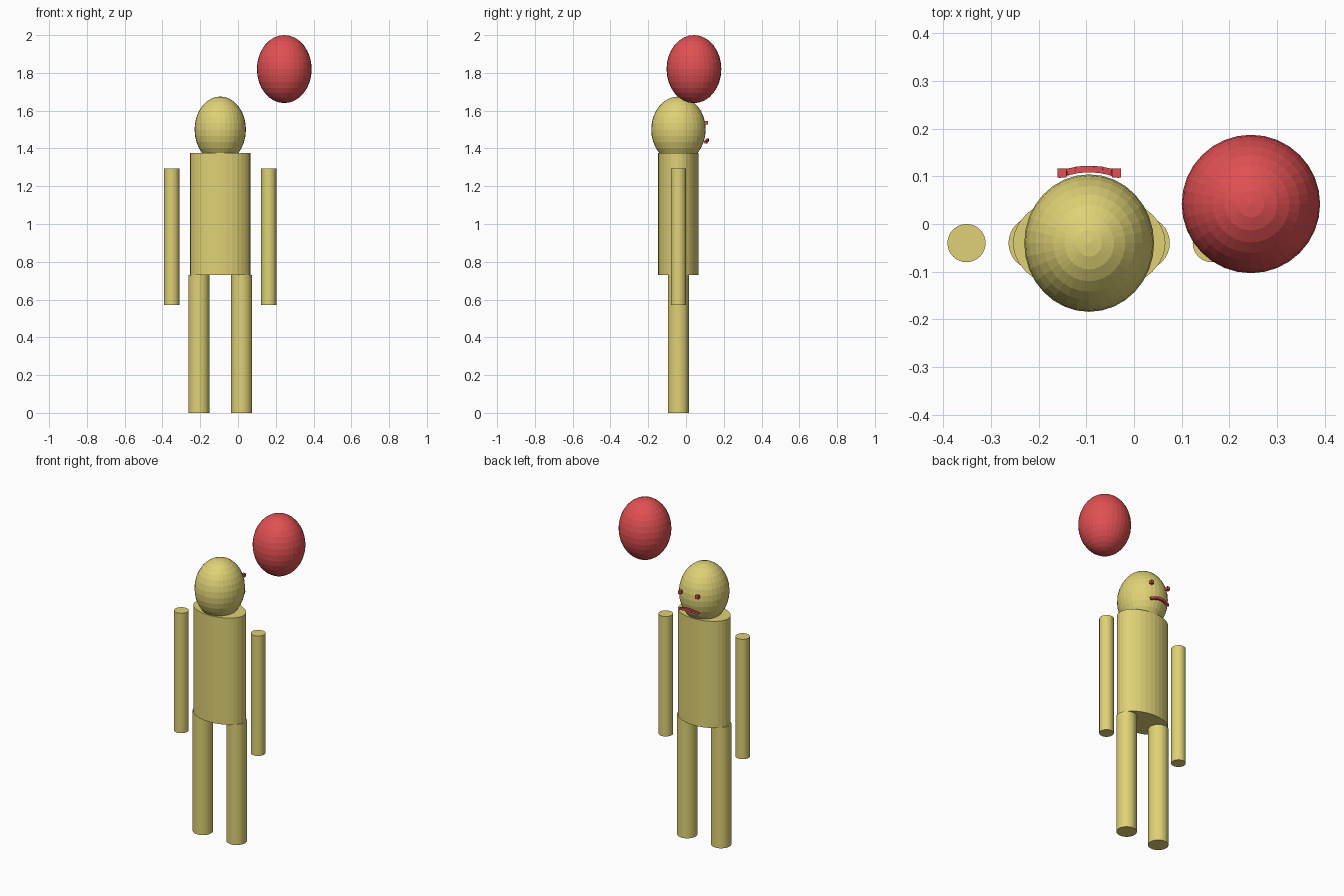
import bpy
import math

cube = bpy.data.objects.get("Cube")
if cube:
    bpy.data.objects.remove(cube, do_unlink=True)


def material(name, rgb):
    mat = bpy.data.materials.new(name)
    mat.use_nodes = True
    colour = (*rgb, 1)
    mat.diffuse_color = colour
    mat.node_tree.nodes["Principled BSDF"].inputs["Base Color"].default_value = colour
    return mat


yellow = material("straw yellow", (0.74, 0.64, 0.18))
red = material("balloon red", (0.75, 0.08, 0.085))

# Axis of the figure
CX, CY = -0.094, -0.04


def finish(name, mat):
    obj = bpy.context.object
    obj.name = name
    obj.data.materials.append(mat)
    return obj


def column(name, x, rx, ry, bottom, top):
    bpy.ops.mesh.primitive_cylinder_add(
        vertices=32, radius=1, depth=1, location=(x, CY, (bottom + top) / 2))
    bpy.context.object.scale = (rx, ry, top - bottom)
    return finish(name, yellow)


def ellipsoid(name, centre, radii, mat):
    bpy.ops.mesh.primitive_uv_sphere_add(
        segments=32, ring_count=16, radius=1, location=centre)
    bpy.context.object.scale = radii
    return finish(name, mat)


def block(name, centre, size, mat, turn=(0, 0, 0)):
    bpy.ops.mesh.primitive_cube_add(size=1, location=centre, rotation=turn)
    bpy.context.object.scale = size
    return finish(name, mat)


# Body and head
column("torso", CX, 0.16, 0.107, 0.73, 1.375)
ellipsoid("head", (CX, CY, 1.5), (0.136, 0.144, 0.175), yellow)

# Limbs and eyes in pairs
for side, label in ((-1, "right"), (1, "left")):
    column(label + "_leg", CX + side * 0.113, 0.056, 0.056, 0, 0.73)
    column(label + "_arm", CX + side * 0.257, 0.04, 0.04, 0.57, 1.295)
    block(label + "_eye", (CX + side * 0.057, 0.107, 1.535), (0.019, 0.019, 0.019), red)

# Down-turned mouth made of short links wrapped around the face
LINKS = 7
for i in range(LINKS):
    t = 2 * i / (LINKS - 1) - 1
    bend = t * t
    block("mouth_link_%d" % (i + 1),
          (CX + t * 0.054, 0.115 - 0.009 * bend, 1.445 - 0.01 * bend),
          (0.019, 0.014, 0.014), red,
          (0, math.radians(18) * t, math.radians(-17) * t))

# Floating balloon
ellipsoid("balloon", (0.245, 0.042, 1.82), (0.145, 0.145, 0.18), red)
